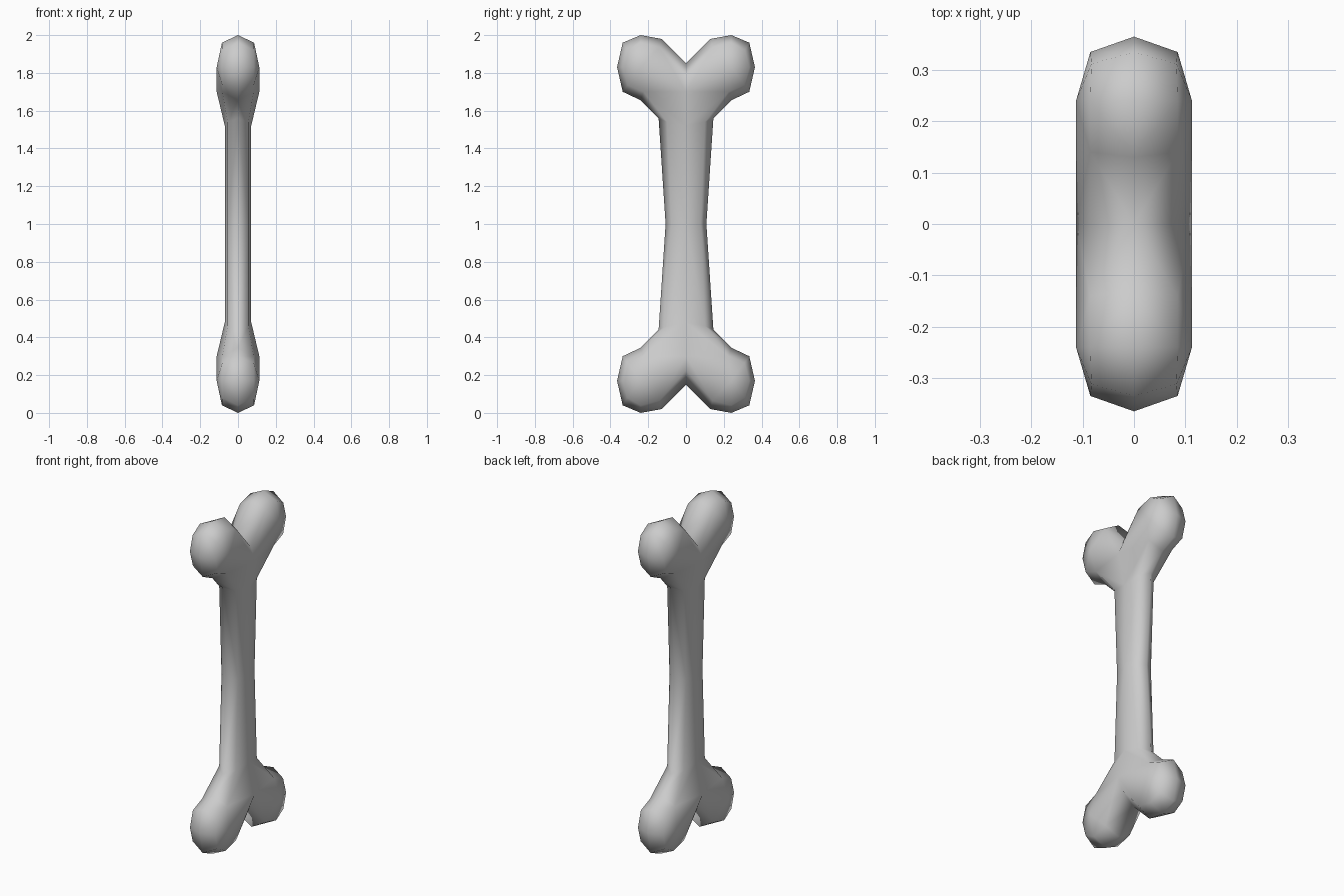
import bpy

if "Cube" in bpy.data.objects:
    bpy.data.objects.remove(bpy.data.objects["Cube"])

# One eighth of the bone (x, y, z all positive), measured from its middle.
# Outline in the x = 0 plane: notch, around the knob, down the shaft (y, z)
outline = [(0, .85), (.13, .98), (.24, 1.0), (.335, .96), (.365, .83),
           (.335, .70), (.24, .655), (.145, .56), (.108, 0)]
# Inner loop following the outline, raised towards the broad face (x, y, z)
inner = [(.085, 0, .775), (.085, .14, .935), (.085, .24, .96), (.083, .312, .92),
         (.085, .335, .83), (.083, .31, .735), (.083, .225, .70),
         (.055, .10, .54), (.055, .078, 0)]
# Crown of the knob, and the middle ridge of the broad face
ridge = [(.113, .24, .83), (.113, 0, .70), (.07, 0, .52), (.07, 0, 0)]

n = len(outline)
verts = [(0, y, z) for y, z in outline] + inner + ridge
r = lambda i: n + i
crown, top, neck, waist = range(2 * n, 2 * n + 4)

faces = [(i, r(i), r(i + 1), i + 1) for i in range(n - 1)]        # rim band
faces += [(crown, r(i + 1), r(i)) for i in range(1, 6)]           # knob cap
faces += [(top, crown, r(1), r(0)), (top, r(6), crown),           # between knobs
          (neck, r(7), r(6), top), (waist, r(8), r(7), neck)]     # shaft face

mesh = bpy.data.meshes.new("bone")
mesh.from_pydata(verts, [], faces)
bone = bpy.data.objects.new("bone", mesh)
bone.location.z = 1
bpy.context.collection.objects.link(bone)
for p in mesh.polygons:
    p.use_smooth = True

# Mirror to the full bone
mirror = bone.modifiers.new("mirror", 'MIRROR')
mirror.use_axis = (True, True, True)
mirror.use_clip = True
mirror.merge_threshold = 0.0005
